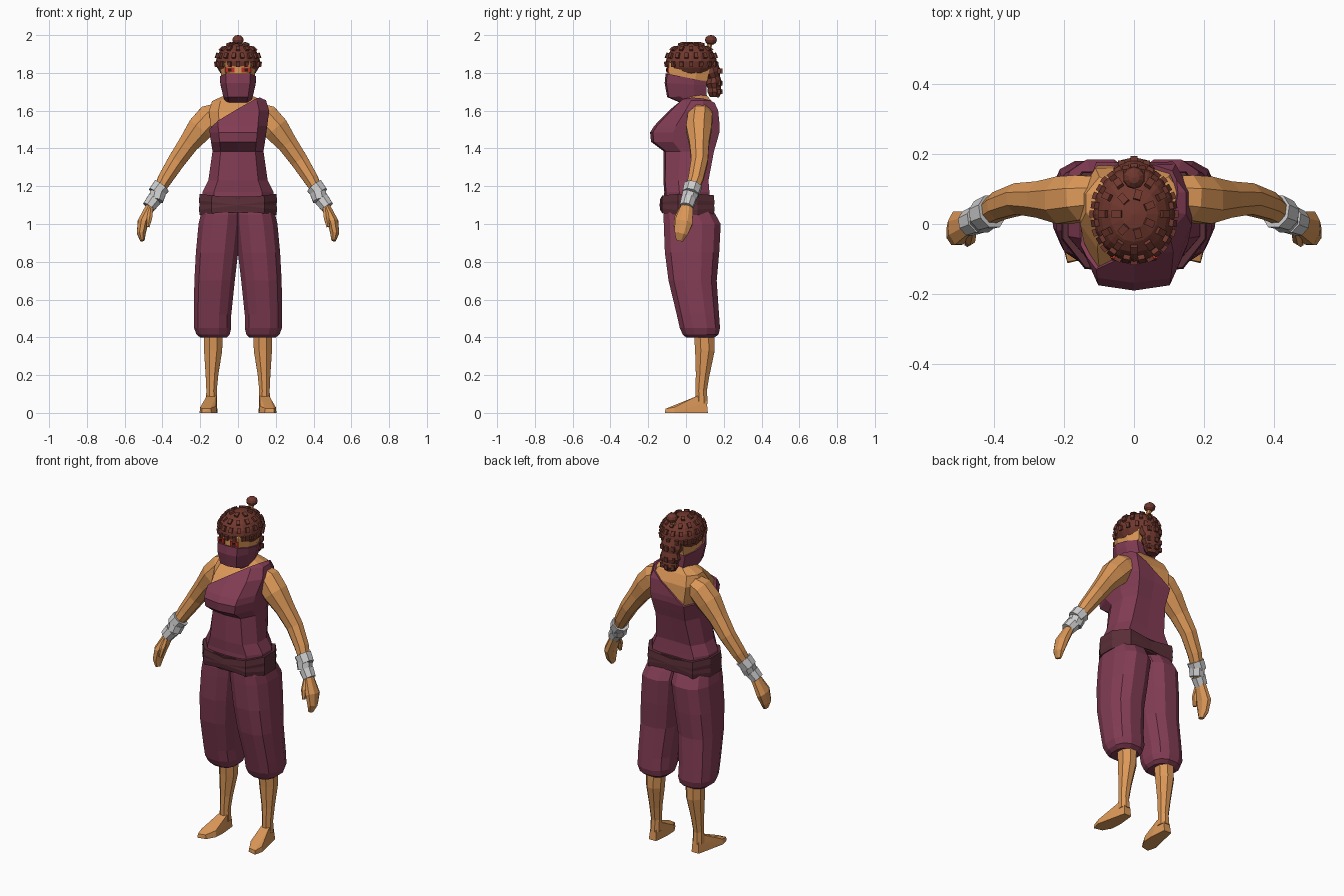
import bpy, bmesh, math
from mathutils import Vector, Matrix

if "Cube" in bpy.data.objects:
    bpy.data.objects.remove(bpy.data.objects["Cube"])


def material(name, r, g, b):
    m = bpy.data.materials.new(name)
    m.diffuse_color = [(c / 255 / 12.92 if c < 11 else ((c / 255 + .055) / 1.055) ** 2.4) for c in (r, g, b)] + [1]
    m.use_nodes = True
    m.node_tree.nodes["Principled BSDF"].inputs["Base Color"].default_value = m.diffuse_color
    return m


SKIN = material("skin", 220, 152, 88)
CLOTH = material("plum_cloth", 130, 60, 84)
BELT = material("dark_belt", 90, 46, 56)
HAIR = material("brown_hair", 112, 56, 46)
WRAP = material("grey_wrap", 205, 205, 205)
RED = material("red_paint", 185, 45, 32)
DARK = material("dark_eye", 45, 25, 25)


def finish(name, bm, mat):
    bmesh.ops.recalc_face_normals(bm, faces=bm.faces)
    me = bpy.data.meshes.new(name)
    bm.to_mesh(me)
    bm.free()
    me.materials.append(mat)
    ob = bpy.data.objects.new(name, me)
    bpy.context.collection.objects.link(ob)
    return ob


def loft(rings):
    """Skin a list of equal-length point rings and cap both ends."""
    bm = bmesh.new()
    vs = [[bm.verts.new(p) for p in r] for r in rings]
    n = len(vs[0])
    for a, b in zip(vs, vs[1:]):
        for i in range(n):
            j = (i + 1) % n
            bm.faces.new((a[i], a[j], b[j], b[i]))
    bm.faces.new(vs[0])
    bm.faces.new(vs[-1])
    bmesh.ops.recalc_face_normals(bm, faces=bm.faces)
    return bm


# Body cross-section: right half, front to back, then mirrored
HALF = [(0, -1), (.68, -.92), (1, -.35), (1, .35), (.72, .95), (0, .93)]
SECTION = HALF + [(-u, v) for u, v in HALF[-2:0:-1]]


def body_ring(z, hx, yf, yb, tx=0, ty=0):
    c, h = (yf + yb) / 2, (yb - yf) / 2
    return [Vector((u * hx, c + v * h, z + tx * u * hx + ty * (v * h))) for u, v in SECTION]


def limb(path, n=8, s=1):
    """Tube along (x, y, z, in-plane radius, depth radius) points."""
    pts = [Vector((p[0] * s, p[1], p[2])) for p in path]
    rings = []
    for i, p in enumerate(path):
        t = (pts[min(i + 1, len(pts) - 1)] - pts[max(i - 1, 0)]).normalized()
        u = Vector((0, 1, 0)).cross(t).normalized()
        v = t.cross(u)
        rings.append([pts[i] + u * p[3] * math.cos(a) + v * p[4] * math.sin(a)
                      for a in (2 * math.pi * (k + .5) / n for k in range(n))])
    return loft(rings)


def box(bm, matrix, size):
    bmesh.ops.create_cube(bm, size=1, matrix=matrix @ Matrix.Diagonal((*size, 1)))


# Torso: bare chest inside a one-shoulder tunic cut along a slanted plane
TORSO = [(1.08, .19, -.12, .14), (1.17, .188, -.115, .13), (1.23, .157, -.12, .125),
         (1.385, .135, -.118, .155), (1.435, .143, -.185, .172), (1.485, .15, -.19, .186),
         (1.52, .155, -.168, .187), (1.60, .165, -.09, .177), (1.655, .148, -.03, .15),
         (1.69, .07, .0, .12)]
tunic_bm = loft([body_ring(*r) for r in TORSO])
bmesh.ops.bisect_plane(tunic_bm, geom=tunic_bm.verts[:] + tunic_bm.edges[:] + tunic_bm.faces[:],
                       plane_co=(0, 0, 1.595), plane_no=(-.7, .2, 1), clear_outer=True)
tunic = finish("tunic", tunic_bm, CLOTH)
solid = tunic.modifiers.new("thickness", 'SOLIDIFY')
solid.thickness = .012
solid.offset = -1
finish("chest", loft([body_ring(z - .004, x - .011, f + .011, b - .011) for z, x, f, b in TORSO[3:]]), SKIN)

# Belt: a wide band with two crossing wraps
finish("belt", loft([body_ring(1.06, .198, -.128, .15), body_ring(1.145, .198, -.128, .146)]), BELT)
for k, t in (("left", .12), ("right", -.12)):
    finish("belt_wrap_" + k, loft([body_ring(1.072, .203, -.136, .156, t), body_ring(1.10, .207, -.14, .158, t),
                                   body_ring(1.135, .203, -.136, .154, t)]), BELT)

# Head, neck, face mask
finish("neck", loft([body_ring(1.62, .06, .0, .11), body_ring(1.76, .055, -.02, .1)]), SKIN)
finish("head", loft([body_ring(1.70, .06, -.08, .08), body_ring(1.76, .087, -.098, .12),
                     body_ring(1.85, .095, -.1, .135), body_ring(1.92, .07, -.06, .11)]), SKIN)
finish("face_mask", loft([body_ring(1.642, .068, -.03, .105), body_ring(1.676, .078, -.1, .115, 0, .04),
                          body_ring(1.74, .093, -.113, .115, 0, -.06),
                          body_ring(1.775, .096, -.108, .115, 0, -.2)]), CLOTH)

# Painted eyes
for s, side in ((-1, "right"), (1, "left")):
    for part, mat, size, y in (("eye_paint_", RED, (.05, .008, .028), -.0965), ("eye_", DARK, (.02, .008, .014), -.0995)):
        bm = bmesh.new()
        box(bm, Matrix.Translation((s * .043, y, 1.815)) @ Matrix.Rotation(s * .12, 4, 'Z'), size)
        finish(part + side, bm, mat)

# Hair cap trimmed along a slope from brow to nape
C, R = Vector((0, .028, 1.86)), Vector((.117, .135, .1))
bm = bmesh.new()
bmesh.ops.create_uvsphere(bm, u_segments=16, v_segments=10, radius=1,
                          matrix=Matrix.Translation(C) @ Matrix.Diagonal((*R, 1)))
cut = bmesh.ops.bisect_plane(bm, geom=bm.verts[:] + bm.edges[:] + bm.faces[:],
                             plane_co=(0, -.1, 1.835), plane_no=(0, .32, 1), clear_inner=True)
bmesh.ops.holes_fill(bm, edges=[e for e in bm.edges if e.is_boundary])
finish("hair_cap", bm, HAIR)

# Small raised locks in rows over the cap
bm = bmesh.new()
for row, (lat, count) in enumerate(((-8, 16), (18, 16), (42, 12), (66, 7))):
    for k in range(count):
        a, e = 2 * math.pi * (k + .5 * (row % 2)) / count, math.radians(lat)
        d = Vector((math.cos(a) * math.cos(e), math.sin(a) * math.cos(e), math.sin(e)))
        p = C + Vector((d.x * R.x, d.y * R.y, d.z * R.z))
        nrm = Vector((d.x / R.x, d.y / R.y, d.z / R.z)).normalized()
        box(bm, Matrix.Translation(p) @ nrm.to_track_quat('Z', 'Y').to_matrix().to_4x4(), (.02, .028, .018))
finish("hair_locks", bm, HAIR)

# Top bun, its tie, and the hanging tail
bm = bmesh.new()
bmesh.ops.create_uvsphere(bm, u_segments=10, v_segments=6, radius=.032,
                          matrix=Matrix.Translation((0, .132, 1.974)) @ Matrix.Diagonal((1, 1, .82, 1)))
finish("hair_bun", bm, HAIR)
finish("bun_tie", limb([(0, .11, 1.91, .016, .016), (0, .13, 1.96, .014, .014)]), SKIN)
finish("hair_tail", limb([(0, .12, 1.85, .06, .045), (0, .135, 1.80, .066, .05), (0, .145, 1.775, .052, .036),
                          (0, .147, 1.745, .062, .044), (0, .15, 1.72, .05, .035), (0, .152, 1.70, .054, .038),
                          (0, .15, 1.672, .035, .025)], 10), HAIR)
bm = bmesh.new()
for z in (1.81, 1.745, 1.70):
    for x in (-.036, 0, .036):
        box(bm, Matrix.Translation((x, .187 - abs(x) * .35, z)), (.02, .014, .026))
finish("tail_locks", bm, HAIR)

for s, side in ((-1, "right"), (1, "left")):
    # Arm and hand in one tapered tube, plus thumb
    finish("arm_" + side, limb([(.09, .08, 1.60, .05, .06), (.145, .075, 1.565, .078, .07),
                                (.2, .068, 1.505, .076, .073), (.262, .07, 1.425, .058, .056),
                                (.325, .072, 1.335, .05, .048), (.385, .052, 1.24, .042, .043),
                                (.435, .022, 1.15, .027, .034), (.468, .004, 1.085, .026, .036),
                                (.503, -.012, 1.01, .031, .052), (.512, -.026, .95, .025, .038),
                                (.506, -.034, .912, .012, .02)], 8, s), SKIN)
    finish("thumb_" + side, limb([(.462, -.018, 1.085, .014, .016), (.468, -.045, 1.035, .016, .016),
                                  (.476, -.056, .985, .009, .01)], 6, s), SKIN)
    # Wrist wrap: three overlapping tilted bands
    for k in range(3):
        x, y, z, w = .405 + .019 * k, .036 - .011 * k, 1.2 - .035 * k, (.012, -.01, .01)[k]
        r = .05 - .004 * k
        finish(f"wrist_wrap_{k + 1}_{side}", limb([(x, y, z, r, r), (x + .02 + w, y - .012, z - .04, r - .005, r - .004)], 8, s), WRAP)
    # Baggy trouser leg: z, inner x, outer x, front y, back y
    rings = []
    for z, xi, xo, yf, yb in ((1.09, -.01, .185, -.115, .135), (1.05, -.02, .2, -.122, .16), (1.0, -.02, .212, -.122, .188),
                              (.85, -.004, .226, -.116, .18), (.7, .014, .234, -.096, .166), (.52, .033, .237, -.052, .178),
                              (.45, .033, .236, -.036, .183), (.415, .042, .222, -.02, .175), (.398, .06, .2, .0, .15)):
        ring = []
        for k in range(12):
            a = 2 * math.pi * (k + .5) / 12
            c, q = math.cos(a), math.sin(a)
            ring.append(Vector((s * ((xi + xo) / 2 + (xo - xi) / 2 * math.copysign(abs(c) ** .8, c)),
                                (yf + yb) / 2 + (yb - yf) / 2 * math.copysign(abs(q) ** .8, q), z)))
        rings.append(ring)
    finish("trouser_leg_" + side, loft(rings), CLOTH)
    # Shin
    finish("shin_" + side, limb([(.13, .095, .46, .055, .06), (.132, .1, .33, .052, .056),
                                 (.138, .088, .2, .036, .039), (.14, .08, .12, .03, .033),
                                 (.14, .082, .05, .032, .036)], 8, s), SKIN)
    # Foot as a faceted hull from ankle to toes
    bm = bmesh.new()
    for x, y, z in ((.115, .06, .09), (.165, .06, .09), (.12, .11, .06), (.16, .11, .06), (.118, .116, 0), (.165, .116, 0),
                    (.108, .02, 0), (.175, .02, 0), (.112, -.05, 0), (.204, -.06, 0), (.14, -.1, 0), (.19, -.112, 0),
                    (.145, -.1, .024), (.19, -.108, .022), (.2, -.06, .03), (.116, -.045, .036)):
        bm.verts.new((x * s, y, z))
    bmesh.ops.convex_hull(bm, input=bm.verts[:])
    finish("foot_" + side, bm, SKIN)
